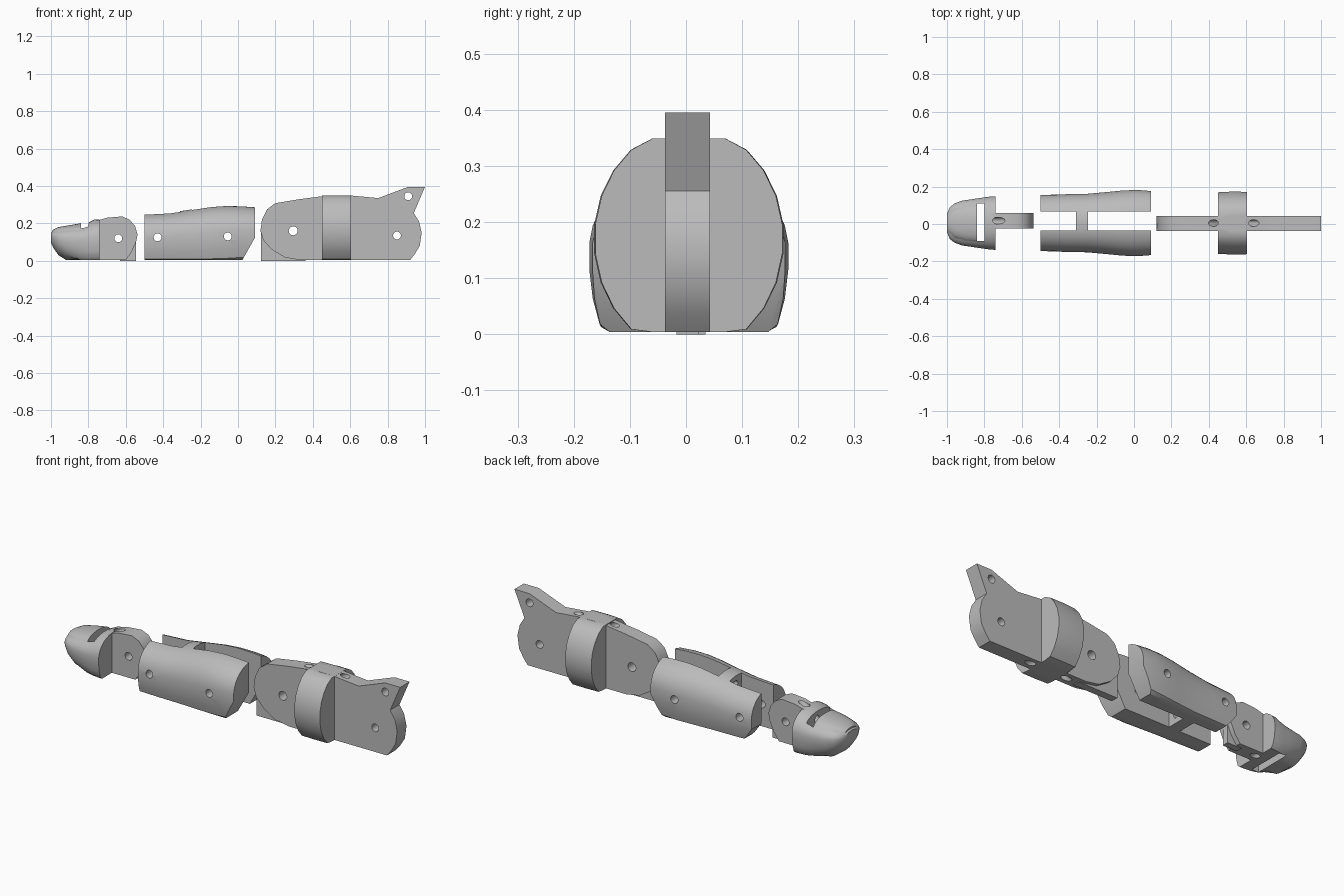
import bpy, bmesh, math
from mathutils import Vector

cube = bpy.data.objects.get("Cube")
if cube:
    bpy.data.objects.remove(cube, do_unlink=True)

grey = bpy.data.materials.new("plain_grey")
grey.use_nodes = True
grey.diffuse_color = (0.5, 0.5, 0.5, 1)
grey.node_tree.nodes["Principled BSDF"].inputs["Base Color"].default_value = (0.5, 0.5, 0.5, 1)

FLOOR = 0.004
MID = 0.005


def finish(name, bm):
    bmesh.ops.remove_doubles(bm, verts=bm.verts, dist=1e-5)
    bmesh.ops.recalc_face_normals(bm, faces=bm.faces)
    mesh = bpy.data.meshes.new(name)
    bm.to_mesh(mesh)
    bm.free()
    mesh.materials.append(grey)
    ob = bpy.data.objects.new(name, mesh)
    bpy.context.collection.objects.link(ob)
    return ob


def plate(name, profile, y0, y1):
    """Side outline in x and z, extruded across y."""
    bm = bmesh.new()
    face = bm.faces.new([bm.verts.new((x, y0, z)) for x, z in profile])
    ext = bmesh.ops.extrude_face_region(bm, geom=[face])
    moved = [v for v in ext["geom"] if isinstance(v, bmesh.types.BMVert)]
    bmesh.ops.translate(bm, verts=moved, vec=(0, y1 - y0, 0))
    return finish(name, bm)


def box(name, x0, x1, y0, y1, z0, z1):
    return plate(name, [(x0, z0), (x1, z0), (x1, z1), (x0, z1)], y0, y1)


def loft(name, sections, floor=FLOOR, ceiling=1, power=0.9, sides=32):
    """Oval sections (x, half width, widest height, top, lower depth)."""
    bm = bmesh.new()
    rings = []
    for x, half, zc, top, depth in sections:
        ring = []
        for i in range(sides):
            a = math.tau * (i + 0.5) / sides
            c, s = math.cos(a), math.sin(a)
            y = math.copysign(abs(c) ** power, c) * half
            z = zc + math.copysign(abs(s) ** power, s) * (top - zc if s > 0 else depth)
            if z < floor and depth > zc - floor:
                # flat underside: spread points between the two lower corners
                edge = half * math.sqrt(max(0, 1 - ((zc - floor) / depth) ** 2))
                y = max(-edge, min(edge, y))
            ring.append(bm.verts.new((x, MID + y, min(ceiling, max(floor, z)))))
        rings.append(ring)
    for a, b in zip(rings, rings[1:]):
        for i in range(sides):
            j = (i + 1) % sides
            bm.faces.new((a[i], a[j], b[j], b[i]))
    bm.faces.new(rings[0])
    bm.faces.new(rings[-1])
    return finish(name, bm)


def rod(start, end, radius):
    """Round cutter between two points."""
    start, end = Vector(start), Vector(end)
    bm = bmesh.new()
    bmesh.ops.create_cone(bm, cap_ends=True, segments=20, radius1=radius, radius2=radius,
                          depth=(end - start).length)
    bmesh.ops.rotate(bm, verts=bm.verts, matrix=(end - start).to_track_quat("Z", "Y").to_matrix())
    bmesh.ops.translate(bm, verts=bm.verts, vec=(start + end) / 2)
    return finish("cutter", bm)


def pin_hole(x, z, r=0.021):
    return rod((x, -0.4, z), (x, 0.4, z), r)


def combine(target, others, operation):
    for other in others:
        other.hide_render = True
        mod = target.modifiers.new("cut", "BOOLEAN")
        mod.operation, mod.object, mod.solver = operation, other, "EXACT"
        bpy.context.view_layer.objects.active = target
        bpy.ops.object.modifier_apply(modifier=mod.name)
        bpy.data.objects.remove(other, do_unlink=True)


def smooth(ob):
    bpy.ops.object.select_all(action="DESELECT")
    ob.select_set(True)
    bpy.context.view_layer.objects.active = ob
    bpy.ops.object.shade_smooth_by_angle(angle=math.radians(32))


# Fingertip: rounded body, nail, hinge tongue and support tab
tip = loft("fingertip", [
    (-1.0, 0.05, 0.125, 0.15, 0.03), (-0.985, 0.085, 0.125, 0.162, 0.06),
    (-0.96, 0.105, 0.12, 0.17, 0.09), (-0.92, 0.12, 0.115, 0.18, 0.118),
    (-0.84, 0.132, 0.11, 0.192, 0.16), (-0.8, 0.138, 0.11, 0.205, 0.18),
    (-0.77, 0.142, 0.112, 0.22, 0.19), (-0.74, 0.144, 0.115, 0.222, 0.19)])
nail = loft("nail", [
    (-0.992, 0.05, 0.14, 0.164, 0.02), (-0.96, 0.08, 0.145, 0.18, 0.02),
    (-0.9, 0.1, 0.145, 0.19, 0.02), (-0.83, 0.107, 0.145, 0.203, 0.02)])
tip_tongue = plate("tip_tongue", [
    (-0.77, FLOOR), (-0.77, 0.21), (-0.7, 0.23), (-0.62, 0.237), (-0.58, 0.22),
    (-0.55, 0.185), (-0.537, 0.14), (-0.545, 0.1), (-0.57, 0.045), (-0.6, FLOOR)], -0.025, 0.06)
tip_tab = box("tip_tab", -0.63, -0.545, 0, 0.035, 0, 0.1)
combine(tip, [nail, tip_tongue, tip_tab], "UNION")
combine(tip, [
    box("slot", -0.84, -0.8, -0.09, 0.11, -0.1, 0.4),
    pin_hole(-0.64, 0.12),
    rod((-0.69, 0.018, 0.255), (-0.82, 0.018, 0.14), 0.018),
    rod((-0.69, 0.018, -0.03), (-0.82, 0.018, 0.09), 0.018)], "DIFFERENCE")
smooth(tip)

# Middle segment: oval sleeve with a fork at each end and a central web
middle = loft("middle_segment", [
    (-0.5, 0.15, 0.11, 0.25, 0.2), (-0.36, 0.155, 0.115, 0.257, 0.21),
    (-0.25, 0.157, 0.12, 0.275, 0.22), (-0.14, 0.167, 0.13, 0.291, 0.235),
    (-0.06, 0.175, 0.14, 0.296, 0.25), (0.02, 0.178, 0.145, 0.294, 0.25),
    (0.09, 0.172, 0.145, 0.289, 0.25)])
combine(middle, [
    box("tip_fork", -0.6, -0.31, -0.035, 0.068, -0.1, 0.5),
    box("base_fork", -0.245, 0.2, -0.035, 0.068, -0.1, 0.5),
    plate("base_corner", [(0.1, 0.14), (0.01, -0.02), (0.1, -0.02)], -0.4, 0.4),
    plate("tip_corner", [(-0.51, 0.09), (-0.46, 0.02), (-0.43, -0.01), (-0.51, -0.01)], 0.02, 0.4),
    pin_hole(-0.43, 0.125), pin_hole(-0.055, 0.13),
    rod((-0.33, 0.016, 0.22), (-0.22, 0.016, 0.22), 0.018),
    rod((-0.33, 0.016, 0.05), (-0.22, 0.016, 0.05), 0.018)], "DIFFERENCE")
smooth(middle)

# Base segment: long flat plate with lever horn, oval collar and support tab
base = plate("base_segment", [
    (0.33, FLOOR), (0.25, 0.018), (0.18, 0.06), (0.135, 0.11), (0.12, 0.16), (0.128, 0.22),
    (0.155, 0.275), (0.2, 0.308), (0.32, 0.328), (0.45, 0.345), (0.52, 0.35), (0.6, 0.349),
    (0.75, 0.335), (0.91, 0.395), (1.0, 0.395), (0.94, 0.255), (0.968, 0.21),
    (0.982, 0.15), (0.972, 0.08), (0.945, 0.035), (0.92, FLOOR)], -0.037, 0.043)
collar = loft("collar", [
    (0.45, 0.166, 0.17, 0.366, 0.203), (0.53, 0.17, 0.17, 0.37, 0.203),
    (0.605, 0.168, 0.17, 0.37, 0.203)], ceiling=0.349, power=1, sides=24)
base_tab = box("base_tab", 0.122, 0.36, -0.017, 0.023, 0, 0.155)
combine(base, [collar, base_tab], "UNION")
combine(base, [
    pin_hole(0.295, 0.16, 0.024), pin_hole(0.85, 0.135), pin_hole(0.91, 0.345),
    rod((0.37, 0.005, 0.38), (0.54, 0.005, 0.26), 0.018),
    rod((0.69, 0.005, 0.38), (0.52, 0.005, 0.26), 0.018),
    rod((0.37, 0.005, -0.03), (0.54, 0.005, 0.09), 0.018),
    rod((0.69, 0.005, -0.03), (0.52, 0.005, 0.09), 0.018)], "DIFFERENCE")
smooth(base)
